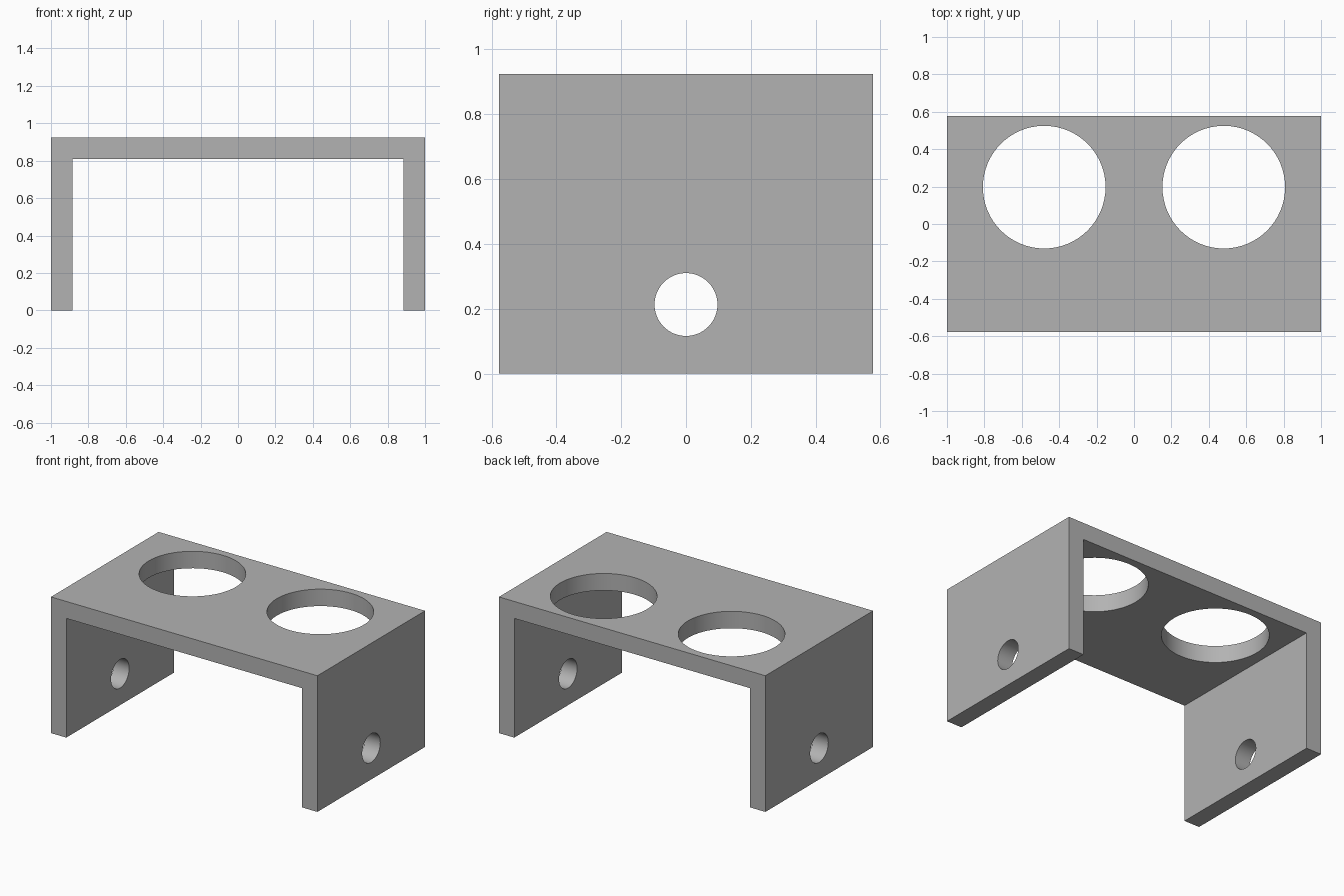
import bpy
import bmesh
from math import radians, pi
from mathutils import Matrix

default = bpy.data.objects.get("Cube")
if default:
    bpy.data.objects.remove(default, do_unlink=True)

HALF_X, HALF_Y, HEIGHT, WALL = 1.0, 0.577, 0.924, 0.115

grey = bpy.data.materials.new("plain grey")
grey.use_nodes = True
colour = (0.45, 0.45, 0.45, 1)
grey.diffuse_color = colour
grey.node_tree.nodes["Principled BSDF"].inputs["Base Color"].default_value = colour


def finish(name, bm):
    bmesh.ops.recalc_face_normals(bm, faces=bm.faces)
    mesh = bpy.data.meshes.new(name)
    bm.to_mesh(mesh)
    bm.free()
    mesh.materials.append(grey)
    obj = bpy.data.objects.new(name, mesh)
    bpy.context.collection.objects.link(obj)
    return obj


def cutter(name, radius, depth, place, segments=64):
    bm = bmesh.new()
    bmesh.ops.create_cone(bm, cap_ends=True, segments=segments, radius1=radius,
                          radius2=radius, depth=depth, matrix=place)
    obj = finish(name, bm)
    obj.hide_render = True
    obj.hide_set(True)
    return obj


# Bracket: U-shaped profile extruded from front to back
inner = HALF_X - WALL
profile = [(-HALF_X, 0), (-HALF_X, HEIGHT), (HALF_X, HEIGHT), (HALF_X, 0),
           (inner, 0), (inner, HEIGHT - WALL), (-inner, HEIGHT - WALL), (-inner, 0)]
bm = bmesh.new()
face = bm.faces.new([bm.verts.new((x, -HALF_Y, z)) for x, z in profile])
extruded = bmesh.ops.extrude_face_region(bm, geom=[face])["geom"]
bmesh.ops.translate(bm, vec=(0, 2 * HALF_Y, 0),
                    verts=[v for v in extruded if isinstance(v, bmesh.types.BMVert)])
bracket = finish("bracket", bm)

# Two large holes in the top plate, one bore through both side plates
cutters = [cutter(f"{side}_top_hole_cutter", 0.328, 0.4,
                  Matrix.Translation((x, 0.197, HEIGHT)))
           for side, x in (("left", 0.48), ("right", -0.48))]
cutters.append(cutter("side_bore_cutter", 0.097, 3,
                      Matrix.Translation((0, 0, 0.213)) @ Matrix.Rotation(pi / 2, 4, "Y")))

bpy.context.view_layer.objects.active = bracket
bracket.select_set(True)
for tool in cutters:
    cut = bracket.modifiers.new(tool.name, "BOOLEAN")
    cut.operation = "DIFFERENCE"
    cut.solver = "EXACT"
    cut.object = tool
    bpy.ops.object.modifier_apply(modifier=cut.name)
for tool in cutters:
    bpy.data.objects.remove(tool, do_unlink=True)

# Smooth hole walls, sharp plate edges
bpy.ops.object.shade_smooth_by_angle(angle=radians(30))
